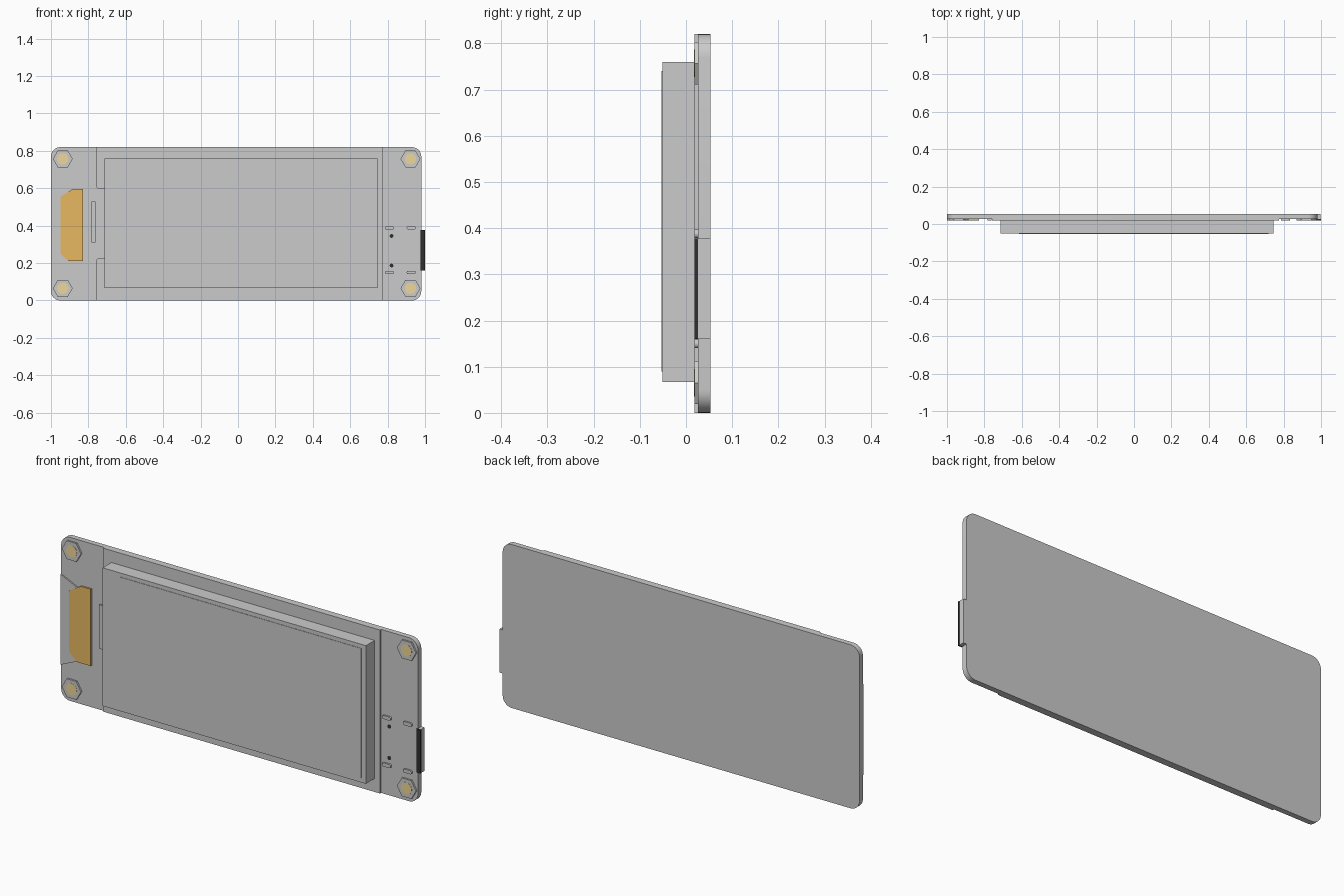
import bpy, bmesh
from math import cos, sin, pi, radians

if "Cube" in bpy.data.objects:
    bpy.data.objects.remove(bpy.data.objects["Cube"])


def material(name, rgb):
    m = bpy.data.materials.new(name)
    m.diffuse_color = (*rgb, 1)
    m.use_nodes = True
    m.node_tree.nodes["Principled BSDF"].inputs["Base Color"].default_value = m.diffuse_color
    return m


ORANGE = material("orange_film", (0.80, 0.48, 0.12))
GOLD = material("brass", (0.85, 0.68, 0.32))
BLACK = material("black", (0.03, 0.03, 0.03))
FRONT, BACK = 0.0265, 0.053   # faces of the board
RAISED = 0.018                # front of the low raised parts


def prism(name, pts, y0, y1, mat=None, smooth=False):
    """Extrude an (x, z) outline from y0 to y1."""
    bm = bmesh.new()
    face = bm.faces.new([bm.verts.new((x, y0, z)) for x, z in pts])
    ext = bmesh.ops.extrude_face_region(bm, geom=[face])["geom"]
    moved = [v for v in ext if isinstance(v, bmesh.types.BMVert)]
    bmesh.ops.translate(bm, verts=moved, vec=(0, y1 - y0, 0))
    bmesh.ops.recalc_face_normals(bm, faces=bm.faces)
    me = bpy.data.meshes.new(name)
    bm.to_mesh(me)
    bm.free()
    ob = bpy.data.objects.new(name, me)
    bpy.context.collection.objects.link(ob)
    if mat:
        me.materials.append(mat)
    if smooth:
        bpy.ops.object.select_all(action='DESELECT')
        ob.select_set(True)
        bpy.context.view_layer.objects.active = ob
        bpy.ops.object.shade_smooth_by_angle(angle=radians(30))
    return ob


def rect(x0, x1, z0, z1):
    return [(x0, z0), (x1, z0), (x1, z1), (x0, z1)]


def round_rect(x0, x1, z0, z1, r, n=8):
    centres = [(x1 - r, z1 - r), (x0 + r, z1 - r), (x0 + r, z0 + r), (x1 - r, z0 + r)]
    return [(cx + r * cos(pi / 2 * (q + i / n)), cz + r * sin(pi / 2 * (q + i / n)))
            for q, (cx, cz) in enumerate(centres) for i in range(n + 1)]


def ngon(cx, cz, r, n):
    return [(cx + r * cos(2 * pi * i / n), cz + r * sin(2 * pi * i / n)) for i in range(n)]


# Circuit board
prism("board", round_rect(-1, 0.98, 0, 0.82, 0.05), FRONT, BACK, smooth=True)

# Display carrier plate, notched on the left
prism("carrier_plate", [(-0.76, 0), (0.775, 0), (0.775, 0.82), (-0.76, 0.82),
                        (-0.76, 0.61), (-0.75, 0.60), (-0.71, 0.60),
                        (-0.71, 0.225), (-0.75, 0.225), (-0.76, 0.215)],
      RAISED, FRONT)

# Display block and its thin active area
prism("display", rect(-0.715, 0.745, 0.067, 0.76), -0.051, RAISED)
prism("active_area", rect(-0.615, 0.72, 0.09, 0.74), -0.053, -0.051)

# Ribbon cable base and orange film
prism("ribbon_base", [(-1, 0.17), (-0.9, 0.215), (-0.835, 0.215), (-0.835, 0.59),
                      (-0.9, 0.58), (-1, 0.625)], 0.02, FRONT)
prism("ribbon_film", [(-0.83, 0.21), (-0.83, 0.595), (-0.885, 0.595), (-0.95, 0.555),
                      (-0.95, 0.25), (-0.905, 0.21)], RAISED, FRONT, ORANGE)
prism("ribbon_clip", rect(-0.783, -0.762, 0.31, 0.53), RAISED, FRONT)

# Hex standoffs with brass centres
for x in (-0.937, 0.922):
    for z in (0.065, 0.757):
        prism("hex_nut", ngon(x, z, 0.053, 6), RAISED, FRONT)
        prism("brass_core", ngon(x, z, 0.03, 24), RAISED - 0.0006, FRONT, GOLD, True)

# Side port: grey tab with black front layer
prism("port_tab", rect(0.96, 0.998, 0.16, 0.378), FRONT, BACK)
prism("port_front", rect(0.977, 1.0, 0.16, 0.378), RAISED, FRONT, BLACK)

# Port mounting pads and locating pins
for z in (0.15, 0.388):
    for x in (0.81, 0.926):
        prism("port_pad", round_rect(x - 0.024, x + 0.024, z - 0.009, z + 0.009, 0.008, 4),
              RAISED, FRONT, smooth=True)
for z in (0.187, 0.345):
    prism("port_pin", ngon(0.821, z, 0.01, 16), FRONT - 0.001, FRONT + 0.002, BLACK, True)
